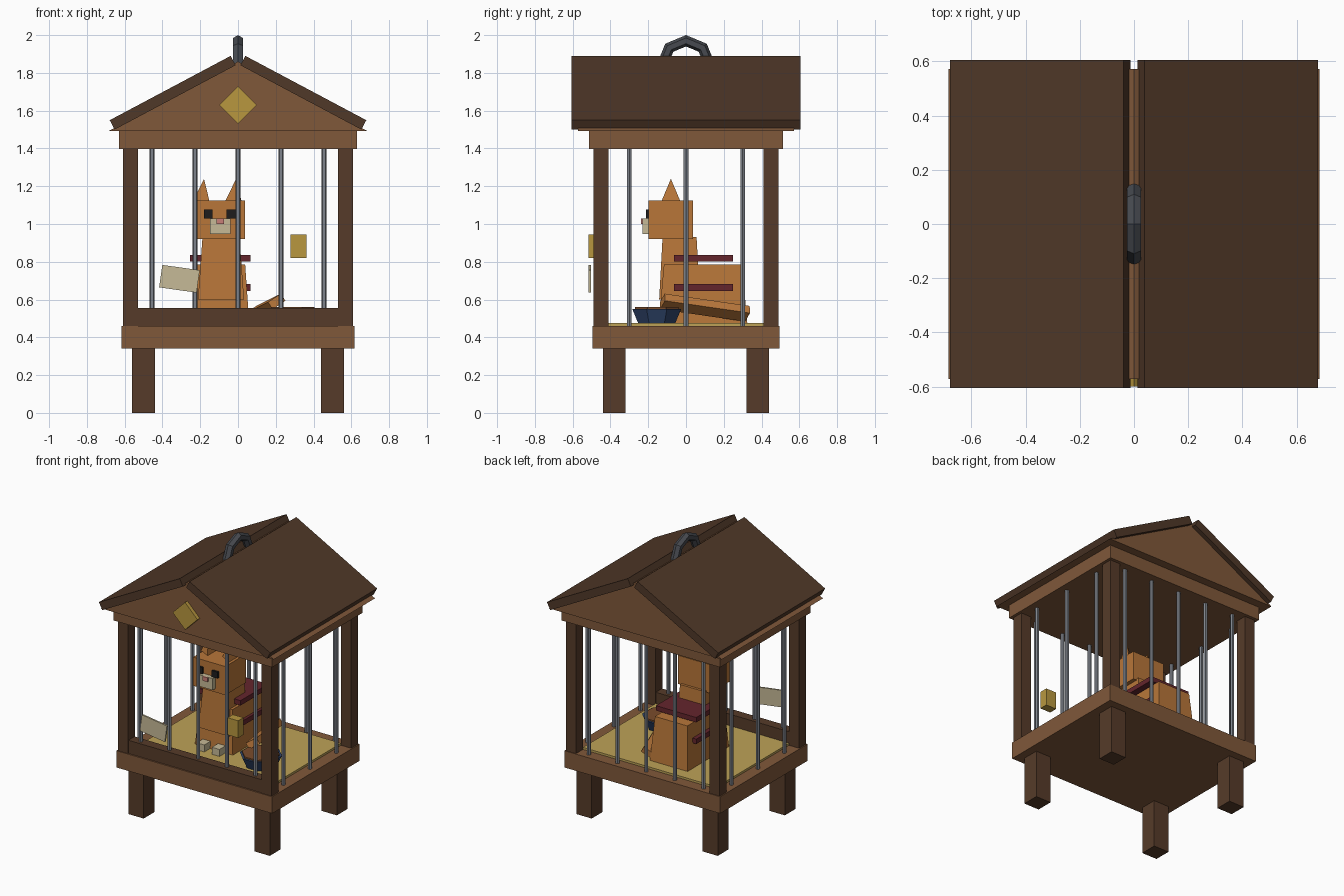
import bpy
from math import radians, sin, cos, pi, sqrt
from mathutils import Vector, Matrix

if "Cube" in bpy.data.objects:
    bpy.data.objects.remove(bpy.data.objects["Cube"])


def mat(name, hexcol):
    m = bpy.data.materials.new(name)
    c = [int(hexcol[i:i + 2], 16) / 255 for i in (0, 2, 4)]
    m.diffuse_color = [((v + 0.055) / 1.055) ** 2.4 for v in c] + [1]
    m.use_nodes = True
    m.node_tree.nodes["Principled BSDF"].inputs["Base Color"].default_value = m.diffuse_color
    return m


WOOD = mat("wood", "80583a")
DARK = mat("dark_wood", "563b29")
ROOF = mat("roof_wood", "503828")
STEEL = mat("steel", "7f848c")
IRON = mat("iron", "474a50")
GOLD = mat("brass", "b8973f")
STRAW = mat("straw", "bda257")
CREAM = mat("cream", "c6ba97")
FUR = mat("fur", "b87639")
TAIL = mat("tail_fur", "c07c3e")
CLOTH = mat("maroon", "64252c")
BLUE = mat("blue", "30466c")
FOOD = mat("food", "7a4c2b")
BLACK = mat("black", "1e1c1c")
PINK = mat("pink", "c98078")


def mesh(name, verts, faces, m):
    me = bpy.data.meshes.new(name)
    me.from_pydata(verts, [], faces)
    me.materials.append(m)
    ob = bpy.data.objects.new(name, me)
    bpy.context.collection.objects.link(ob)
    return ob


def frustum(name, m, n, phase, cx, cy, lower, upper):
    """n-sided solid between two rings given as (rx, ry, z)"""
    verts = [(cx + rx * cos(phase + 2 * pi * i / n), cy + ry * sin(phase + 2 * pi * i / n), z)
             for rx, ry, z in (lower, upper) for i in range(n)]
    faces = [(i, (i + 1) % n, n + (i + 1) % n, n + i) for i in range(n)]
    faces += [tuple(reversed(range(n))), tuple(range(n, 2 * n))]
    return mesh(name, verts, faces, m)


def block(name, m, cx, cy, lower, upper):
    """four-sided frustum from half widths"""
    s = sqrt(2)
    a, b = [(hx * s, hy * s, z) for hx, hy, z in (lower, upper)]
    return frustum(name, m, 4, pi / 4, cx, cy, a, b)


def box(name, m, c, size, roty=0):
    x, y, z = (v / 2 for v in size)
    ob = block(name, m, 0, 0, (x, y, -z), (x, y, z))
    ob.location = c
    ob.rotation_euler = (0, radians(roty), 0)
    return ob


# Base, legs, posts and top beam
box("base", WOOD, (0, 0, .40), (1.236, .99, .12))
box("straw_floor", STRAW, (0, 0, .465), (1.06, .82, .02))
for sx in (-1, 1):
    for sy in (-1, 1):
        box("leg", DARK, (sx * .5, sy * .38, .17), (.12, .12, .34))
        box("corner_post", DARK, (sx * .57, sy * .45, .93), (.08, .08, .94))
box("front_rail", DARK, (0, -.45, .507), (1.06, .07, .095))
box("top_beam", WOOD, (0, 0, 1.445), (1.26, 1.025, .095))

# Cage bars
spots = [(i * .2275, s * .45) for i in range(-2, 3) for s in (-1, 1)]
spots += [(s * .57, i * .3) for i in (-1, 0, 1) for s in (-1, 1)]
for x, y in spots:
    frustum("cage_bar", STEEL, 6, 0, x, y, (.014, .014, .46), (.014, .014, 1.4))

# Roof
tri = [(-.685, 1.492), (.685, 1.492), (0, 1.86)]
mesh("gable", [(x, y, z) for y in (-.573, .573) for x, z in tri],
     [(0, 1, 2), (5, 4, 3), (0, 3, 4, 1), (1, 4, 5, 2), (2, 5, 3, 0)], WOOD)
for s in (-1, 1):
    box("roof_panel", ROOF, (s * .346, 0, 1.695), (.725, 1.21, .056), s * 28)
box("gable_diamond", GOLD, (0, -.585, 1.63), (.139, .03, .139), 45)

# Carry handle
bpy.ops.mesh.primitive_torus_add(major_segments=8, minor_segments=6, major_radius=.125,
                                 minor_radius=.03, location=(0, 0, 1.845),
                                 rotation=(0, pi / 2, 0))
handle = bpy.context.object
handle.name = "carry_handle"
handle.data.materials.append(IRON)

# Lock and hanging tag
box("lock", GOLD, (.32, -.485, .882), (.083, .06, .123))
box("tag", CREAM, (-.31, -.51, .71), (.2, .012, .12), 8)

# Caged animal: body, chest, head
CX = -.09
block("body", FUR, CX, .09, (.15, .235, .47), (.128, .207, .785))
block("chest", FUR, CX, -.034, (.122, .108, .6), (.098, .09, .93))
box("head", FUR, (CX, -.08, 1.022), (.255, .235, .205))
for s in (-1, 1):
    frustum("ear", FUR, 3, pi, CX - .005 + s * .085, -.08, (.058, .058, 1.12), (.001, .001, 1.237))
    box("eye", BLACK, (CX - .007 + s * .06, -.2, 1.053), (.046, .024, .046))
    box("paw", CREAM, (CX + s * .06, -.17, .50), (.06, .08, .05))
box("muzzle", CREAM, (CX - .004, -.205, .988), (.108, .05, .083))
box("nose", PINK, (CX - .004, -.225, 1.014), (.04, .028, .03))

# Straps across the back
for z in (.819, .664):
    box("strap", CLOTH, (CX - .005, .092, z), (.32, .312, .035))

# Tail lying along the right side
a, b = Vector((.075, .325, .525)), Vector((.205, -.125, .59))
tail = box("tail", TAIL, (a + b) / 2, (.085, .045, (b - a).length))
tail.rotation_euler = ((b - a).to_track_quat('Z', 'X').to_matrix()
                       @ Matrix.Rotation(radians(-58), 3, 'Z')).to_euler()

# Food bowl
frustum("bowl", BLUE, 8, pi / 8, .29, -.155, (.105, .105, .472), (.14, .14, .55))
frustum("food", FOOD, 8, pi / 8, .29, -.155, (.125, .125, .53), (.125, .125, .56))
